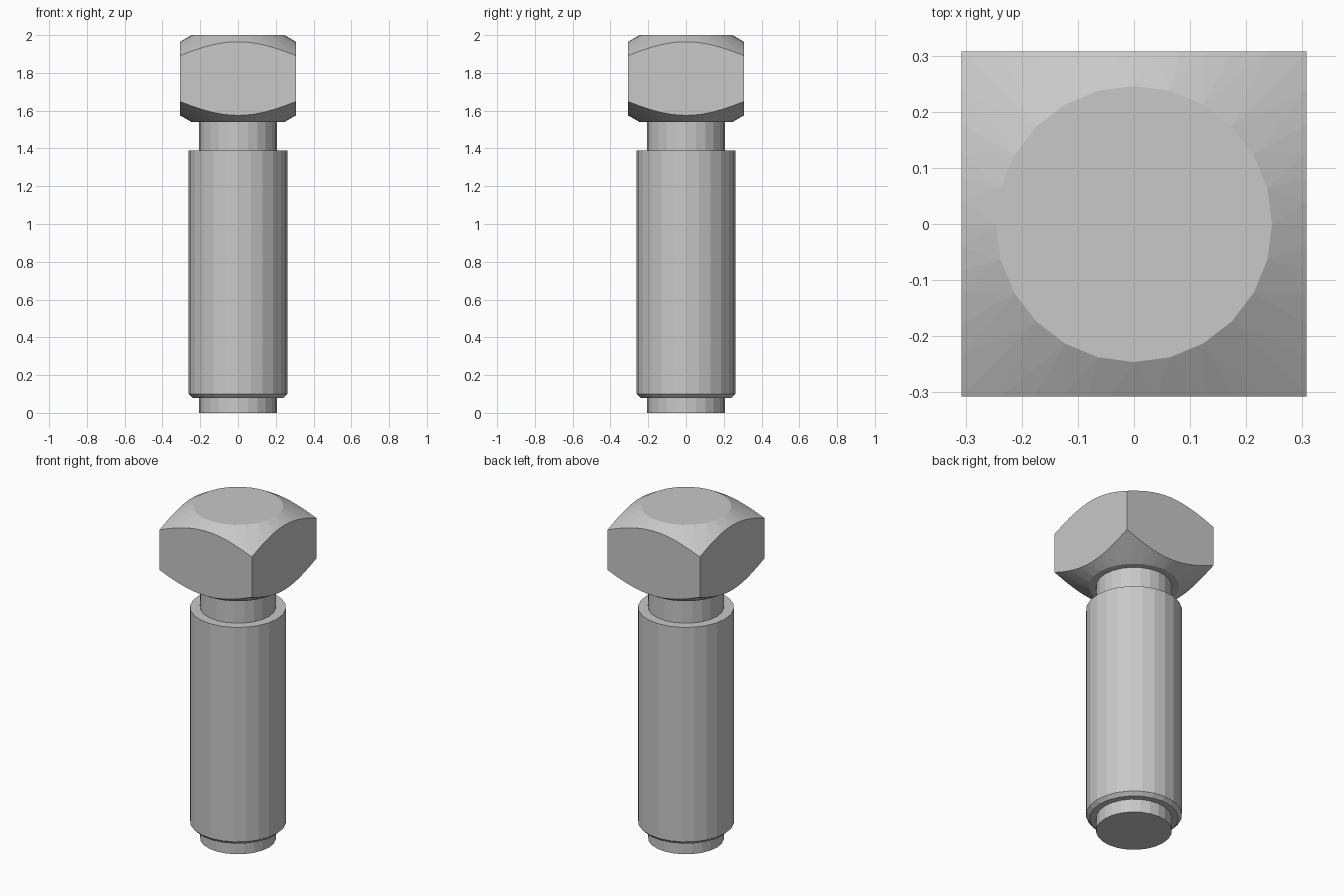
import bpy, bmesh
from math import cos, sin, pi, tan, radians

cube = bpy.data.objects.get("Cube")
if cube:
    bpy.data.objects.remove(cube)

SIDES = 24
HALF = 0.307            # half width of the square head
CAP_R = 0.246           # radius of the flat discs on the head
HEAD_Z = (1.54, 2.0)
SLOPE = tan(radians(30))

steel = bpy.data.materials.new("grey steel")
steel.use_nodes = True
grey = (0.58, 0.58, 0.58, 1)
steel.diffuse_color = grey
steel.node_tree.nodes["Principled BSDF"].inputs["Base Color"].default_value = grey


def finish(bm, name):
    bmesh.ops.recalc_face_normals(bm, faces=bm.faces)
    mesh = bpy.data.meshes.new(name)
    bm.to_mesh(mesh)
    bm.free()
    mesh.materials.append(steel)
    obj = bpy.data.objects.new(name, mesh)
    bpy.context.collection.objects.link(obj)
    return obj


def ring(bm, count, place):
    return [bm.verts.new(place(2 * pi * i / count)) for i in range(count)]


def bridge(bm, a, b):
    n = len(a)
    for i in range(n):
        j = (i + 1) % n
        bm.faces.new((a[i], a[j], b[j], b[i]))


# Shaft: tip, chamfered body and neck turned from one profile
profile = [(0.207, 0), (0.207, 0.08), (0.242, 0.08), (0.262, 0.10),
           (0.262, 1.39), (0.207, 1.39), (0.207, HEAD_Z[0])]
bm = bmesh.new()
rings = [ring(bm, SIDES, lambda a: (r * cos(a), r * sin(a), z)) for r, z in profile]
for lower, upper in zip(rings, rings[1:]):
    bridge(bm, lower, upper)
bm.faces.new(rings[0])
finish(bm, "shaft")

# Head: square block whose top and bottom are turned down to a cone
bm = bmesh.new()
rims = []
for z, direction in ((HEAD_Z[0], 1), (HEAD_Z[1], -1)):
    def rim_point(a):
        r = HALF / max(abs(cos(a)), abs(sin(a)))
        return (r * cos(a), r * sin(a), z + direction * (r - CAP_R) * SLOPE)

    disc = ring(bm, SIDES, lambda a: (CAP_R * cos(a), CAP_R * sin(a), z))
    rim = ring(bm, 2 * SIDES, rim_point)
    bm.faces.new(disc)
    for i in range(SIDES):
        j = (i + 1) % SIDES
        start, mid, end = rim[2 * i], rim[2 * i + 1], rim[2 * j]
        bm.faces.new((disc[i], start, mid))
        bm.faces.new((disc[i], mid, disc[j]))
        bm.faces.new((disc[j], mid, end))
    rims.append(rim)
bridge(bm, *rims)
finish(bm, "square_head")
